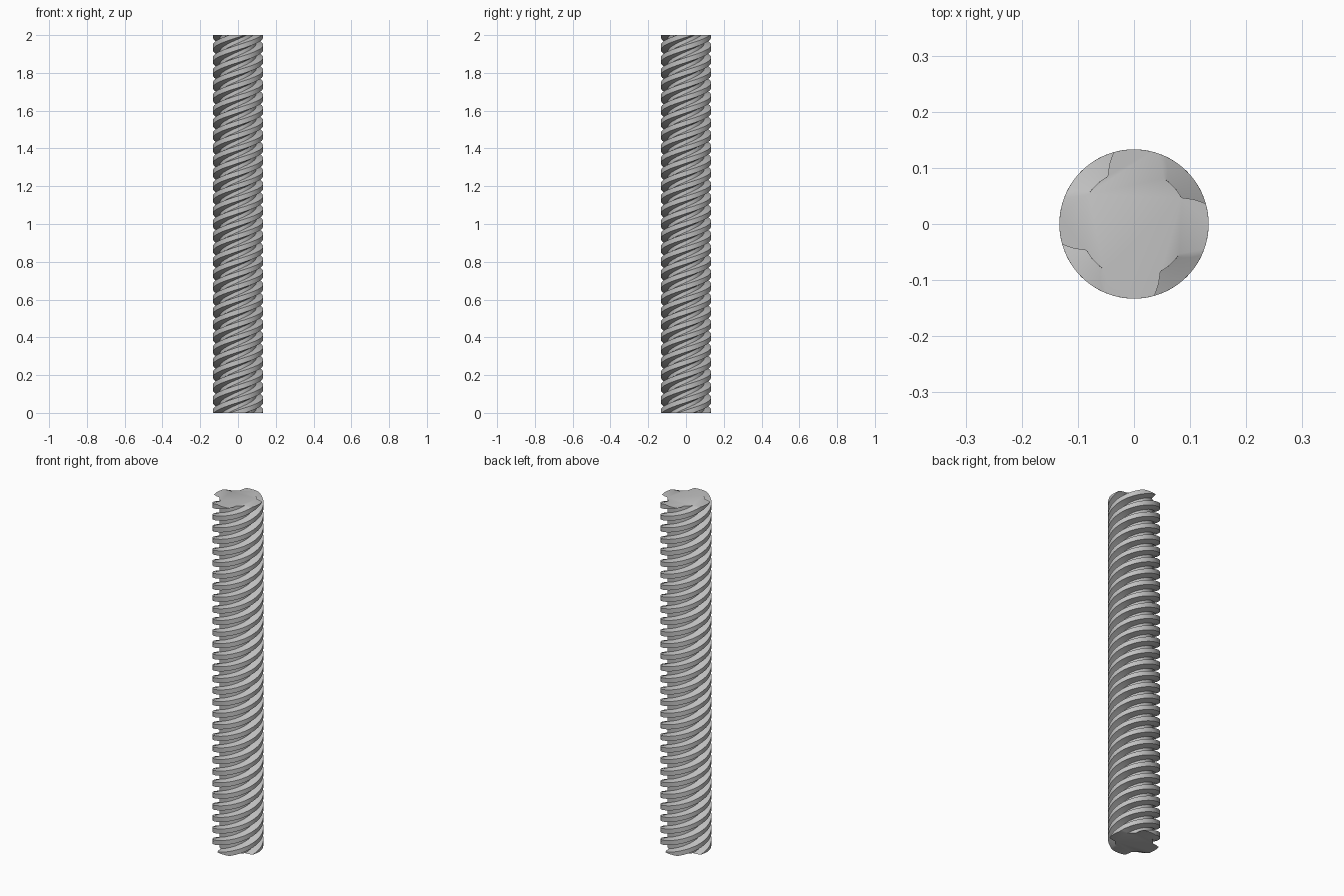
import bpy, bmesh
from math import cos, sin, radians

if "Cube" in bpy.data.objects:
    bpy.data.objects.remove(bpy.data.objects["Cube"])

LENGTH, TURNS, STARTS = 2.0, 7.5, 4
CREST, ROOT = 0.133, 0.097
STEPS = 540                      # layers along the rod

steel = bpy.data.materials.new("steel grey")
steel.use_nodes = True
steel.diffuse_color = (0.53, 0.53, 0.53, 1)
steel.node_tree.nodes["Principled BSDF"].inputs["Base Color"].default_value = steel.diffuse_color


def run(a0, r0, a1, r1, count):
    """Points of one stretch of the thread section, as (angle, radius)."""
    return [(a0 + (a1 - a0) * i / count, r0 + (r1 - r0) * i / count) for i in range(count)]


# Trapezoidal tooth: crest, falling flank, root, rising flank
tooth = (run(-18, CREST, 18, CREST, 6) + run(18, CREST, 31, ROOT, 2)
         + run(31, ROOT, 59, ROOT, 4) + run(59, ROOT, 72, CREST, 2))
section = [(a + 360 / STARTS * k, r) for k in range(STARTS) for a, r in tooth]

# Twist the section upward as a right-handed, multi-start thread
bm = bmesh.new()
rings = []
for s in range(STEPS + 1):
    t = s / STEPS
    twist = 88 + 360 * TURNS * (t - 1)
    rings.append([bm.verts.new((r * cos(radians(a + twist)), r * sin(radians(a + twist)), LENGTH * t))
                  for a, r in section])
n = len(section)
for low, high in zip(rings, rings[1:]):
    for i in range(n):
        j = (i + 1) % n
        bm.faces.new((low[i], low[j], high[j], high[i]))

# Flat sawn ends
bm.faces.new(rings[-1])
bm.faces.new(rings[0][::-1])

mesh = bpy.data.meshes.new("threaded_rod")
bm.to_mesh(mesh)
bm.free()
mesh.materials.append(steel)
rod = bpy.data.objects.new("threaded_rod", mesh)
bpy.context.collection.objects.link(rod)
bpy.ops.object.select_all(action='DESELECT')
rod.select_set(True)
bpy.context.view_layer.objects.active = rod
bpy.ops.object.shade_smooth_by_angle(angle=radians(35))
